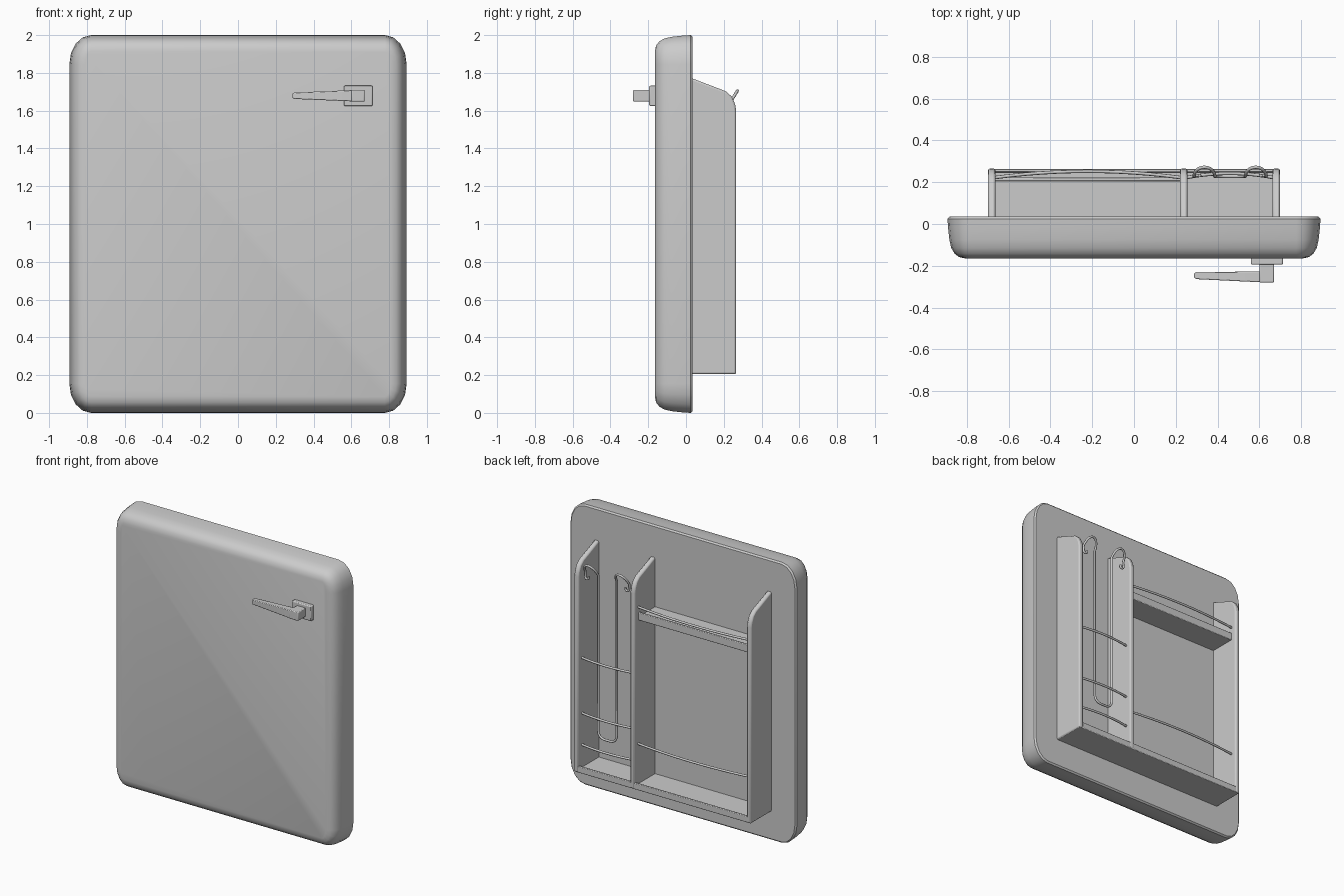
import bpy, bmesh, math
from mathutils import Vector

if "Cube" in bpy.data.objects:
    bpy.data.objects.remove(bpy.data.objects["Cube"])


def finish(name, bm, bevel=0.0, segs=2, angle=35):
    bmesh.ops.recalc_face_normals(bm, faces=bm.faces)
    me = bpy.data.meshes.new(name)
    bm.to_mesh(me)
    bm.free()
    ob = bpy.data.objects.new(name, me)
    bpy.context.collection.objects.link(ob)
    if bevel:
        m = ob.modifiers.new("bevel", 'BEVEL')
        m.width, m.segments, m.limit_method = bevel, segs, 'ANGLE'
    bpy.ops.object.select_all(action='DESELECT')
    ob.select_set(True)
    bpy.context.view_layer.objects.active = ob
    bpy.ops.object.shade_smooth_by_angle(angle=math.radians(angle))
    return ob


def loft(name, rings, **kw):
    """Skin matching rings of points and cap both ends."""
    bm = bmesh.new()
    vs = [[bm.verts.new(p) for p in r] for r in rings]
    n = len(rings[0])
    for a, b in zip(vs, vs[1:]):
        for i in range(n):
            j = (i + 1) % n
            bm.faces.new((a[i], a[j], b[j], b[i]))
    bm.faces.new(vs[0])
    bm.faces.new(vs[-1])
    return finish(name, bm, **kw)


def box(name, x0, x1, y0, y1, z0, z1, **kw):
    rings = [[(x0, y, z0), (x1, y, z0), (x1, y, z1), (x0, y, z1)] for y in (y0, y1)]
    return loft(name, rings, **kw)


def extrude_x(name, profile, x0, x1, **kw):
    return loft(name, [[(x, y, z) for y, z in profile] for x in (x0, x1)], **kw)


def wire(name, pts, r=0.008):
    cu = bpy.data.curves.new(name, 'CURVE')
    cu.dimensions = '3D'
    cu.bevel_depth, cu.bevel_resolution, cu.use_fill_caps = r, 2, True
    sp = cu.splines.new('POLY')
    sp.points.add(len(pts) - 1)
    for p, c in zip(sp.points, pts):
        p.co = (*c, 1)
    sp.use_smooth = True
    ob = bpy.data.objects.new(name, cu)
    bpy.context.collection.objects.link(ob)
    bpy.ops.object.select_all(action='DESELECT')
    ob.select_set(True)
    bpy.context.view_layer.objects.active = ob
    bpy.ops.object.convert(target='MESH')


# door slab: rounded rectangle rings from back to front
def door_ring(y, inset, segs=4):
    hx, hz, rx, rz = 0.893, 1.0, 0.115, 0.155
    pts = []
    for k, (sx, sz) in enumerate(((1, 1), (-1, 1), (-1, -1), (1, -1))):
        for i in range(segs + 1):
            a = math.pi / 2 * (k + i / segs)
            pts.append((sx * (hx - rx) + (rx - inset) * math.cos(a), y,
                        1 + sz * (hz - rz) + (rz - inset) * math.sin(a)))
    return pts


loft("door", [door_ring(y, i) for y, i in (
    (0.035, 0.01), (0.025, 0.0), (-0.02, 0.003), (-0.075, 0.009), (-0.115, 0.018),
    (-0.142, 0.034), (-0.158, 0.055), (-0.165, 0.085))], angle=40)

# rack side walls and divider, sloped at the top
wall = [(0.02, 0.205), (0.266, 0.205), (0.266, 1.60), (0.26, 1.635),
        (0.242, 1.675), (0.21, 1.703), (0.02, 1.776)]
for name, x in (("left_wall", -0.681), ("divider", 0.238), ("right_wall", 0.681)):
    extrude_x(name, wall, x - 0.018, x + 0.018, bevel=0.01)

# bottom tray and upper shelf, both with a front lip
tray = [(0.02, 0.205), (0.264, 0.205), (0.264, 0.25), (0.248, 0.25), (0.248, 0.23), (0.02, 0.23)]
extrude_x("bottom_tray", tray, -0.695, 0.695, bevel=0.004)
shelf = [(0.02, 1.395), (0.222, 1.395), (0.222, 1.45), (0.206, 1.45), (0.206, 1.42), (0.02, 1.42)]
extrude_x("upper_shelf", shelf, -0.67, 0.23, bevel=0.004)


# bowed retaining rails
def rail(name, x0, x1, z, bow):
    n = 12
    wire(name, [(x0 + (x1 - x0) * i / n,
                 0.222 + bow * (1 - (2 * i / n - 1) ** 2), z) for i in range(n + 1)])


for i, z in enumerate((0.515, 1.49)):
    rail(f"wide_rail_{i + 1}", -0.668, 0.225, z, 0.03)
for i, z in enumerate((0.39, 0.615, 1.01)):
    rail(f"narrow_rail_{i + 1}", 0.25, 0.668, z, 0.02)

# hairpin wire holder with outward hooks leaning away from the door
cx, leg, hr = 0.46, 0.073, 0.05
half = []
for i in range(7):                                   # small curl at the tip
    a = math.radians(-210 + 35 * i)
    half.append((leg + 2 * hr - 0.014 + 0.014 * math.cos(a), 0.232, 1.60 + 0.014 * math.sin(a)))
for i in range(11):                                  # hook arch
    a = math.pi * i / 10
    s = math.sin(a)
    half.append((leg + hr + hr * math.cos(a), 0.228 + 0.044 * s, 1.635 + 0.07 * s))
for i in range(6):                                   # leg and bottom corner
    a = math.pi / 2 * i / 5
    half.append((leg - 0.05 + 0.05 * math.cos(a), 0.228, 0.525 - 0.05 * math.sin(a)))
path = [(cx + x, y, z) for x, y, z in half] + [(cx - x, y, z) for x, y, z in reversed(half)]
wire("wire_holder", path)

# latch handle: plate, stem and tapered lever
box("handle_plate", 0.56, 0.713, -0.195, -0.155, 1.625, 1.732, bevel=0.006)
box("handle_stem", 0.60, 0.67, -0.28, -0.185, 1.648, 1.71, bevel=0.005)


def lever_ring(x, y0, y1, h):
    z = 1.679
    return [(x, y0, z - h), (x, y1, z - h), (x, y1, z + h), (x, y0, z + h)]


loft("handle_lever", [lever_ring(0.61, -0.279, -0.228, 0.03), lever_ring(0.565, -0.277, -0.228, 0.028),
                      lever_ring(0.30, -0.264, -0.23, 0.017), lever_ring(0.288, -0.258, -0.234, 0.013)],
     bevel=0.004)
